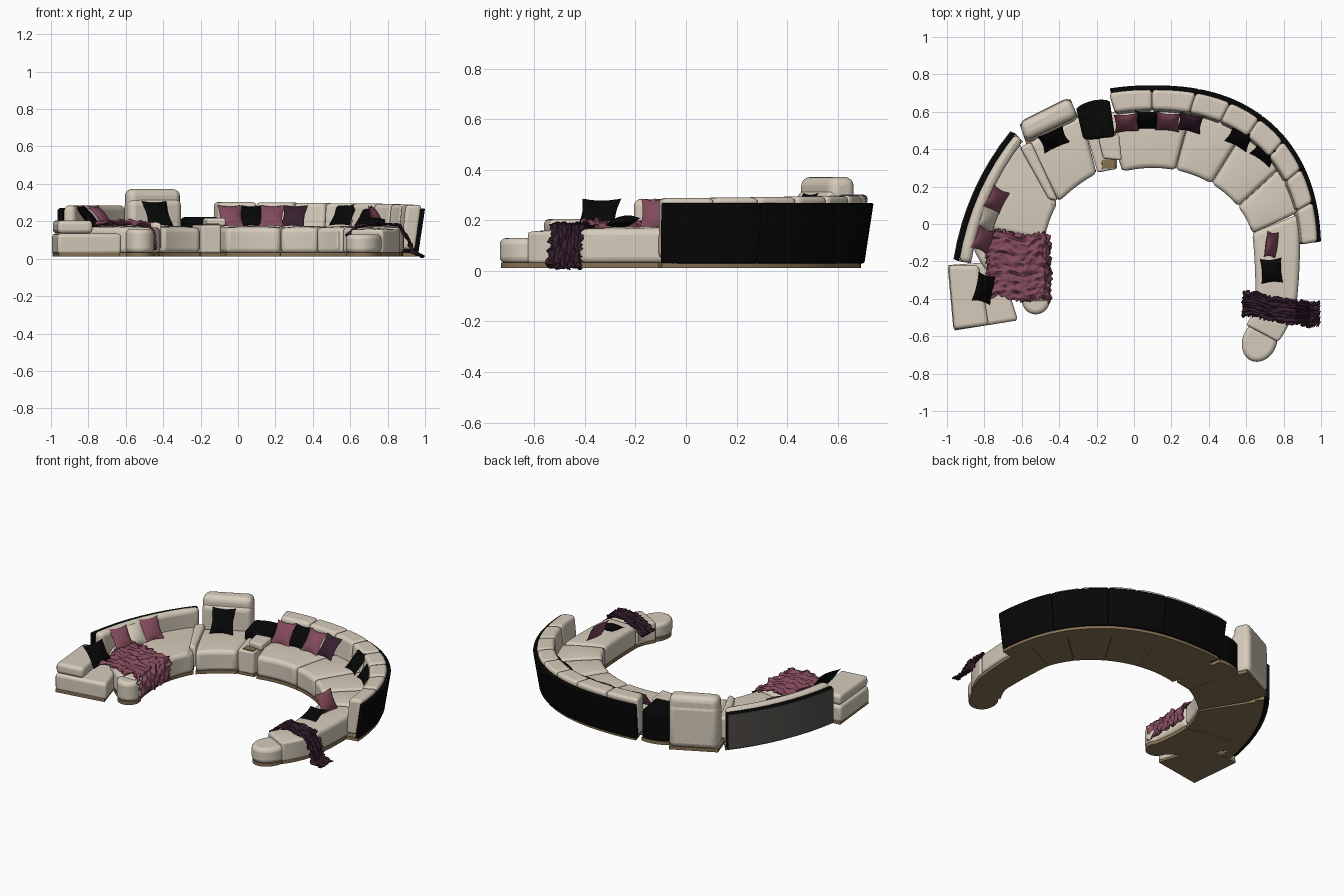
import bpy, bmesh, math, random
from mathutils import Vector, Matrix, noise

random.seed(4)
if "Cube" in bpy.data.objects:
    bpy.data.objects.remove(bpy.data.objects["Cube"])


def material(name, r, g, b):
    m = bpy.data.materials.new(name)
    m.use_nodes = True
    m.diffuse_color = (r, g, b, 1)
    bsdf = m.node_tree.nodes["Principled BSDF"]
    bsdf.inputs["Base Color"].default_value = (r, g, b, 1)
    bsdf.inputs["Roughness"].default_value = 0.8
    return m


CREAM = material("cream fabric", 0.67, 0.60, 0.495)
BLACK = material("black fabric", 0.002, 0.002, 0.002)
CHARCOAL = material("charcoal panel", 0.085, 0.077, 0.07)
ROSE = material("rose fabric", 0.225, 0.068, 0.105)
PLUM = material("plum fabric", 0.038, 0.014, 0.028)
BRONZE = material("bronze plinth", 0.24, 0.168, 0.086)
CENTRE = Vector((0.1, -0.17))


def finish(name, bm, mat, bevel=0, thick=0):
    bmesh.ops.recalc_face_normals(bm, faces=bm.faces[:])
    me = bpy.data.meshes.new(name)
    bm.to_mesh(me)
    bm.free()
    ob = bpy.data.objects.new(name, me)
    bpy.context.collection.objects.link(ob)
    me.materials.append(mat)
    if bevel:
        mod = ob.modifiers.new("soft_edges", 'BEVEL')
        mod.width, mod.segments = bevel, 4
        mod.limit_method, mod.angle_limit = 'ANGLE', math.radians(45)
    if thick:
        ob.modifiers.new("cloth", 'SOLIDIFY').thickness = thick
    bpy.ops.object.select_all(action='DESELECT')
    bpy.context.view_layer.objects.active = ob
    ob.select_set(True)
    bpy.ops.object.shade_smooth_by_angle(angle=math.radians(45))


# Plan shapes: map u (along) and v (inner to outer) onto the floor
def arc(t0, t1, f0, f1):
    # The run is elliptical inside and grows fuller-shouldered outside
    def plan(u, v):
        t, f = math.radians(t0 + (t1 - t0) * u), f0 + (f1 - f0) * v
        c, s = (math.copysign(abs(k) ** (1 - 0.14 * f), k) for k in (math.cos(t), math.sin(t)))
        return CENTRE + Vector(((0.55 + 0.35 * f) * c, (0.47 + 0.44 * f) * s))
    return plan


def bezier(pts, u):
    pts = [Vector(p) for p in pts]
    while len(pts) > 1:
        pts = [a.lerp(b, u) for a, b in zip(pts, pts[1:])]
    return pts[0]


def sides(inner, outer):
    return lambda u, v: bezier(inner, u).lerp(bezier(outer, u), v)


def block(name, plan, z0, z1, mat=CREAM, bevel=0.022, crown=0.0, lean=0.0, cuts=7):
    bm = bmesh.new()
    bmesh.ops.create_cube(bm, size=1)
    for axis, n in ((0, cuts), (1, 3 if crown else 0)):
        edges = [e for e in bm.edges if abs((e.verts[0].co - e.verts[1].co)[axis]) > 0.9]
        if n:
            bmesh.ops.subdivide_edges(bm, edges=edges, cuts=n, use_grid_fill=True)
    for vert in bm.verts:
        u, v, w = (c + 0.5 for c in vert.co)
        p = CENTRE + (plan(u, v) - CENTRE) * (1 - lean * (1 - w))
        puff = crown * w * 16 * u * (1 - u) * v * (1 - v)
        vert.co = (p.x, p.y, z0 + (z1 - z0) * w + puff)
    finish(name, bm, mat, bevel)


def plinth(name, plan):
    block(name, lambda u, v: plan(u, 0.03 + 0.95 * v), 0.012, 0.034, BRONZE, 0)


def seat(name, plan, top=0.166):
    plinth(name + "_plinth", plan)
    block(name, plan, 0.03, top, bevel=0.025, crown=0.009)


def round_end(name, x, y, rx, ry, top, turn=0):
    for part, z0, z1, mat, k in (("", 0.03, top, CREAM, 1), ("_plinth", 0.012, 0.034, BRONZE, 0.96)):
        bm = bmesh.new()
        bmesh.ops.create_cone(bm, cap_ends=True, segments=40, radius1=k, radius2=k, depth=z1 - z0)
        mtx = Matrix.Translation((x, y, (z0 + z1) / 2)) @ Matrix.Rotation(turn, 4, 'Z')
        bmesh.ops.transform(bm, matrix=mtx @ Matrix.Diagonal((rx, ry, 1, 1)), verts=bm.verts)
        finish(name + part, bm, mat, 0.025 if mat == CREAM else 0)


def pillow(name, x, y, z, yaw, mat, wide=0.124, tall=0.145, tilt=50):
    bm = bmesh.new()
    for s in (1, -1):
        made = bmesh.ops.create_grid(bm, x_segments=10, y_segments=10, size=1)["verts"]
        for v in made:
            a, b = v.co.x, v.co.y
            pinch = 0.92 + 0.14 * a * a * b * b
            puff = max(0, (1 - a * a) * (1 - b * b)) ** 0.6
            v.co = (a * pinch * wide / 2, b * pinch * tall / 2, s * 0.022 * puff)
    bmesh.ops.remove_doubles(bm, verts=bm.verts, dist=0.0005)
    mtx = (Matrix.Translation((x, y, z)) @ Matrix.Rotation(math.radians(yaw), 4, 'Z')
           @ Matrix.Rotation(math.radians(tilt), 4, 'X'))
    bmesh.ops.transform(bm, matrix=mtx, verts=bm.verts)
    finish(name, bm, mat)


def throw(name, path, width, mat, wrinkle, stretch):
    # Draped cloth: a strip that follows a path, with loose folds and ragged rims
    path = [Vector(p) for p in path]
    bm = bmesh.new()
    n = 56
    for v in bmesh.ops.create_grid(bm, x_segments=n, y_segments=n, size=0.5)["verts"]:
        u, w = v.co.x + 0.5, v.co.y
        s = min(u * (len(path) - 1), len(path) - 1.001)
        i = int(s)
        p = path[i].lerp(path[i + 1], s - i)
        along = (path[i + 1] - path[i]).normalized()
        up = Vector((-along.z, 0, max(along.x, 0.1))).normalized()
        fold = noise.noise(Vector((u * stretch, w * 11, 0))) + 0.5 * noise.noise(Vector((u * 17, w * 21, 4)))
        rag = random.uniform(-1, 1) * 0.012 if abs(w) > 0.48 or u < 0.02 or u > 0.98 else 0
        v.co = p + up * wrinkle * fold
        v.co.y += w * width + rag + 0.03 * width * math.sin(u * 13)
        v.co.x += rag * 0.6
        v.co.z = max(v.co.z, 0.004)
    finish(name, bm, mat, thick=0.005)


# Curved main run: seats, split backrest and dark outer shell
for i, (t0, t1) in enumerate(((107, 77.2), (77, 55.2), (55, 34.2), (34, 15))):
    seat(f"curved_seat_{i}", arc(t0, t1, 0, 0.72))
block("curved_back_plinth", arc(101, 3.5, 0.66, 0.89), 0.012, 0.034, BRONZE, 0, cuts=32)
for i in range(8):
    t = 102.5 - i * 12.4
    block(f"back_cushion_{i}", arc(t, t - 12.4, 0.71, 0.955), 0.05, 0.302 - 0.002 * i, bevel=0.02, lean=0.03, cuts=4)
for i in range(4):
    t = 101.8 - i * 24.65
    block(f"back_shell_{i}", arc(t, t - 24.65, 0.935, 1.005), 0.03, 0.268, BLACK, 0.006, lean=0.04, cuts=9)

# Tapering right wing with a rounded tip
seat("wing_seat", sides([(0.632, -0.048), (0.65, -0.2), (0.65, -0.41)], [(0.885, 0.055), (0.895, -0.2), (0.87, -0.42)]))
seat("wing_outer_seat", sides([(0.65, -0.41), (0.65, -0.46), (0.60, -0.54)],
                              [(0.87, -0.42), (0.84, -0.54), (0.77, -0.63)]), 0.155)
round_end("wing_tip", 0.672, -0.625, 0.092, 0.115, 0.13, -0.4)

# Console and dark wedge between the runs
console = sides([(-0.195, 0.275), (-0.09, 0.295)], [(-0.26, 0.50), (-0.10, 0.50)])
plinth("console_plinth", console)
block("console", console, 0.03, 0.18, bevel=0.012)
block("console_pad", sides([(-0.165, 0.35), (-0.065, 0.34)], [(-0.19, 0.46), (-0.08, 0.48)]), 0.175, 0.217, bevel=0.014)
block("console_tray", sides([(-0.17, 0.295), (-0.10, 0.30)], [(-0.175, 0.345), (-0.10, 0.345)]), 0.18, 0.187, BRONZE, 0.002)
wedge = sides([(-0.27, 0.45), (-0.10, 0.46)], [(-0.31, 0.62), (-0.22, 0.68), (-0.13, 0.66)])
plinth("wedge_plinth", wedge)
block("wedge_back", wedge, 0.03, 0.222, BLACK, 0.02)

# Armchair section with tall back
seat("armchair_seat", sides([(-0.20, 0.27), (-0.31, 0.21), (-0.40, 0.12)],
                            [(-0.28, 0.58), (-0.42, 0.52), (-0.58, 0.42)]))
block("armchair_arm", sides([(-0.455, 0.13), (-0.61, 0.41)], [(-0.405, 0.125), (-0.55, 0.44)]), 0.05, 0.195, bevel=0.018)
tall = sides([(-0.57, 0.41), (-0.285, 0.54)], [(-0.615, 0.545), (-0.345, 0.68)])
plinth("armchair_back_plinth", lambda u, v: tall(u, v * 0.93))
block("armchair_back", lambda u, v: tall(u, 0.15 + 0.85 * v), 0.03, 0.32, bevel=0.035)
block("headrest", lambda u, v: tall(u, 0.25 + 0.72 * v), 0.22, 0.372, bevel=0.036)

# Left run with bowed back
seat("left_seat", sides([(-0.41, 0.11), (-0.46, 0.02), (-0.48, -0.09)],
                        [(-0.62, 0.44), (-0.75, 0.27), (-0.86, -0.01)]))
seat("left_chaise", sides([(-0.48, -0.095), (-0.49, -0.25), (-0.455, -0.42)],
                          [(-0.87, -0.015), (-0.90, -0.20), (-0.60, -0.42)]))
round_end("left_chaise_tip", -0.525, -0.405, 0.075, 0.078, 0.16)
inner, rim = [(-0.87, -0.21), (-0.82, 0.15), (-0.595, 0.44)], [(-0.935, -0.20), (-0.87, 0.19), (-0.632, 0.483)]
outer, skin = [(-0.96, -0.19), (-0.895, 0.20), (-0.655, 0.493)], [(-0.966, -0.19), (-0.901, 0.20), (-0.661, 0.496)]
plinth("left_back_plinth", sides(inner, rim))
block("left_back", sides(inner, rim), 0.03, 0.285, bevel=0.028)
block("left_shell", sides(rim, outer), 0.03, 0.27, BLACK, 0.006)
block("left_shell_panel", sides(outer, skin), 0.03, 0.262, CHARCOAL, 0.002)

# Low corner ottoman with a raised pad
ottoman = sides([(-0.62, -0.515), (-0.72, -0.20)], [(-0.965, -0.57), (-0.997, -0.22)])
plinth("ottoman_plinth", ottoman)
block("ottoman", ottoman, 0.022, 0.134, bevel=0.02)
block("ottoman_pad", sides([(-0.775, -0.54), (-0.83, -0.22)], [(-0.962, -0.565), (-0.992, -0.22)]), 0.135, 0.205, bevel=0.022)

# Loose pillows
for i, (x, y, z, yaw, mat) in enumerate((
        (-0.04, 0.54, 0.228, 5, ROSE), (0.07, 0.555, 0.228, 0, BLACK), (0.18, 0.545, 0.228, -5, ROSE),
        (0.30, 0.54, 0.228, -12, PLUM), (0.565, 0.458, 0.235, -28, BLACK), (0.70, 0.38, 0.232, -36, BLACK),
        (-0.735, 0.13, 0.228, 62, ROSE), (-0.78, 0.03, 0.222, 70, CREAM), (-0.805, -0.085, 0.228, 68, ROSE))):
    pillow(f"pillow_{i}", x, y, z, yaw, mat)
pillow("armchair_pillow", -0.43, 0.452, 0.24, 24, BLACK, 0.14, 0.16, 55)
pillow("ottoman_pillow", -0.80, -0.345, 0.225, 76, BLACK, 0.15, 0.15, 50)
pillow("wing_pillow_rose", 0.735, -0.11, 0.225, 82, ROSE, 0.135, 0.13, 62)
pillow("wing_pillow_black", 0.735, -0.25, 0.195, 4, BLACK, 0.11, 0.13, 12)

# Draped throws
throw("rose_throw", [(-0.79, -0.22, 0.185), (-0.68, -0.22, 0.194), (-0.57, -0.23, 0.194), (-0.485, -0.23, 0.182),
                     (-0.455, -0.24, 0.14), (-0.448, -0.25, 0.05)], 0.35, ROSE, 0.022, 9)
throw("plum_throw", [(0.585, -0.43, 0.12), (0.64, -0.43, 0.17), (0.74, -0.45, 0.186), (0.86, -0.475, 0.178),
                     (0.91, -0.48, 0.10), (0.935, -0.48, 0.03), (0.99, -0.48, 0.01)], 0.125, PLUM, 0.012, 5)
